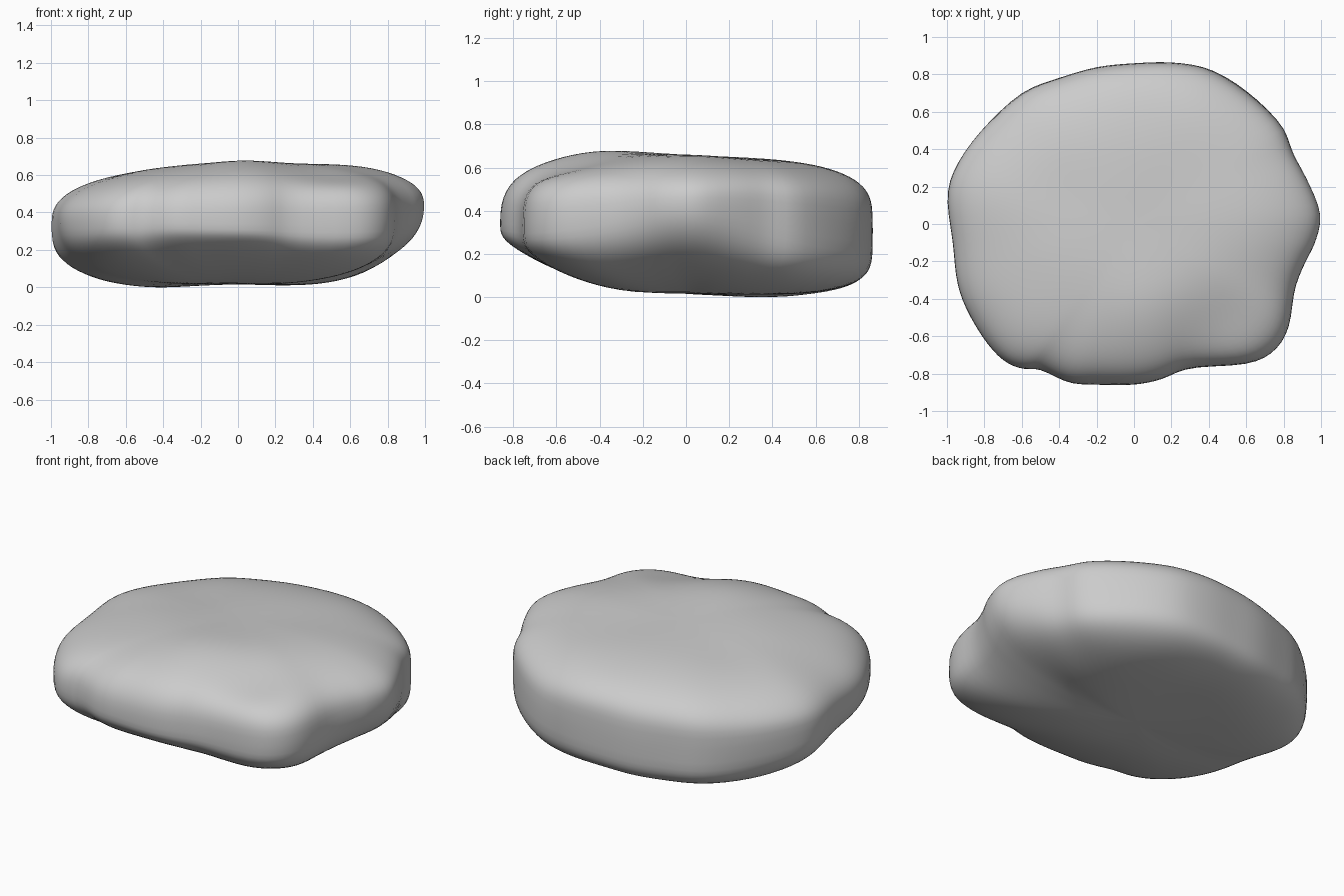
import bpy
import bmesh
from math import atan2, cos, exp, pi, sin, tau
from mathutils import Vector, noise

cube = bpy.data.objects.get("Cube")
if cube:
    bpy.data.objects.remove(cube, do_unlink=True)

SEGMENTS = 112
RINGS = 22

# Plan outline of the stone, counter-clockwise
OUTLINE = [
    (1, .05), (.93, .23), (.85, .38), (.79, .53), (.6, .71), (.4, .83),
    (.2, .865), (0, .86), (-.2, .84), (-.4, .78), (-.6, .7), (-.8, .52),
    (-.94, .33), (-1, .15), (-.97, -.1), (-.95, -.3), (-.9, -.45),
    (-.8, -.62), (-.7, -.73), (-.6, -.775), (-.5, -.78), (-.35, -.85),
    (-.2, -.86), (0, -.86), (.15, -.83), (.3, -.77), (.6, -.75),
    (.75, -.68), (.83, -.55), (.86, -.35), (.92, -.2), (.97, -.1),
]

# Rim height, upper fullness and lower fullness for eight directions from +x
RIM = [
    (.44, 2.7, 2.3), (.38, 3.3, 4.5), (.32, 3.5, 5), (.32, 3, 5.5),
    (.37, 2.4, 3), (.36, 2.5, 3), (.34, 3.1, 2.9), (.35, 3.2, 3.6),
]


def spline(values, position):
    """Closed Catmull-Rom interpolation through a list of values."""
    count = len(values)
    i = int(position)
    t = position - i
    a, b, c, d = (values[(i + k) % count] for k in (-1, 0, 1, 2))
    return b + t / 2 * (c - a + t * (2*a - 5*b + 4*c - d + t * (3*(b - c) + d - a)))


def outline_point(position):
    """Point on the plan outline at a position counted in outline points."""
    wrapped = position % len(OUTLINE)
    return Vector([spline([p[k] for p in OUTLINE], wrapped) for k in range(2)])


def bump(x, y, cx, cy, width):
    return exp(-((x - cx) ** 2 + (y - cy) ** 2) / width ** 2)


def ripple(x, y, seed):
    return noise.noise(Vector((x * 2.5, y * 2.5, seed)))


def top_height(x, y):
    """Gently domed upper face with a peak and a hollow near the front."""
    return (.665 + .01 * x - .025 * y + .025 * bump(x, y, .05, -.42, .3)
            + .025 * bump(x, y, .7, .05, .3)
            - .055 * bump(x, y, .45, -.6, .24) + .01 * ripple(x, y, 1))


def bottom_height(x, y):
    """Nearly flat underside that lifts towards the front."""
    lift = max(0, -y - .1) ** 2
    return (.03 + .27 * lift - .03 * bump(x, y, -.55, .35, .4)
            - .015 * bump(x, y, .5, .4, .35) + .008 * ripple(x, y, 7))


def stone_point(segment, latitude):
    """Point on the stone, from the underside (-pi/2) to the top (pi/2)."""
    position = segment / SEGMENTS * len(OUTLINE)
    edge = outline_point(position)
    turn = (atan2(edge.y, edge.x) % tau) / tau * len(RIM)
    rim, upper, lower = (spline([r[k] for r in RIM], turn) for k in range(3))
    power = 2 / (upper if latitude > 0 else lower)
    reach = max(0, cos(latitude)) ** power
    rise = abs(sin(latitude)) ** power
    # Notches in the rim fade out towards the middle of each face
    even = sum((outline_point(position + k) for k in (-2, -1, 0, 1, 2)), Vector((0, 0))) / 5
    x, y = even.lerp(edge, reach ** 2) * reach
    goal = top_height(x, y) if latitude > 0 else bottom_height(x, y)
    z = rim + (goal - rim) * rise
    # Shallow worn hollows around the side wall
    wear = 1 + .03 * noise.noise(Vector((x * 2, y * 2, z * 4))) * rise * reach
    return Vector((x * wear, y * wear, z))


# Stone body built from stacked rings
bm = bmesh.new()
low = bm.verts.new((0, 0, bottom_height(0, 0)))
high = bm.verts.new((0, 0, top_height(0, 0)))
rings = []
for ring in range(1, RINGS * 2):
    latitude = -pi / 2 + pi * ring / (RINGS * 2)
    rings.append([bm.verts.new(stone_point(s, latitude)) for s in range(SEGMENTS)])

for s in range(SEGMENTS):
    n = (s + 1) % SEGMENTS
    bm.faces.new((low, rings[0][n], rings[0][s]))
    bm.faces.new((high, rings[-1][s], rings[-1][n]))
    for below, above in zip(rings, rings[1:]):
        bm.faces.new((below[s], below[n], above[n], above[s]))

# Soften small steps, then rest the stone on the ground
for _ in range(3):
    bmesh.ops.smooth_vert(bm, verts=bm.verts, factor=.4,
                          use_axis_x=True, use_axis_y=True, use_axis_z=True)
ground = min(v.co.z for v in bm.verts)
bmesh.ops.translate(bm, verts=bm.verts, vec=(0, 0, -ground))
bmesh.ops.recalc_face_normals(bm, faces=bm.faces)

mesh = bpy.data.meshes.new("stone")
bm.to_mesh(mesh)
bm.free()
stone = bpy.data.objects.new("stone", mesh)
bpy.context.collection.objects.link(stone)
mesh.shade_smooth()

# Plain grey stone
grey = bpy.data.materials.new("stone grey")
grey.use_nodes = True
colour = (.6, .6, .6, 1)
grey.diffuse_color = colour
grey.node_tree.nodes["Principled BSDF"].inputs["Base Color"].default_value = colour
mesh.materials.append(grey)
